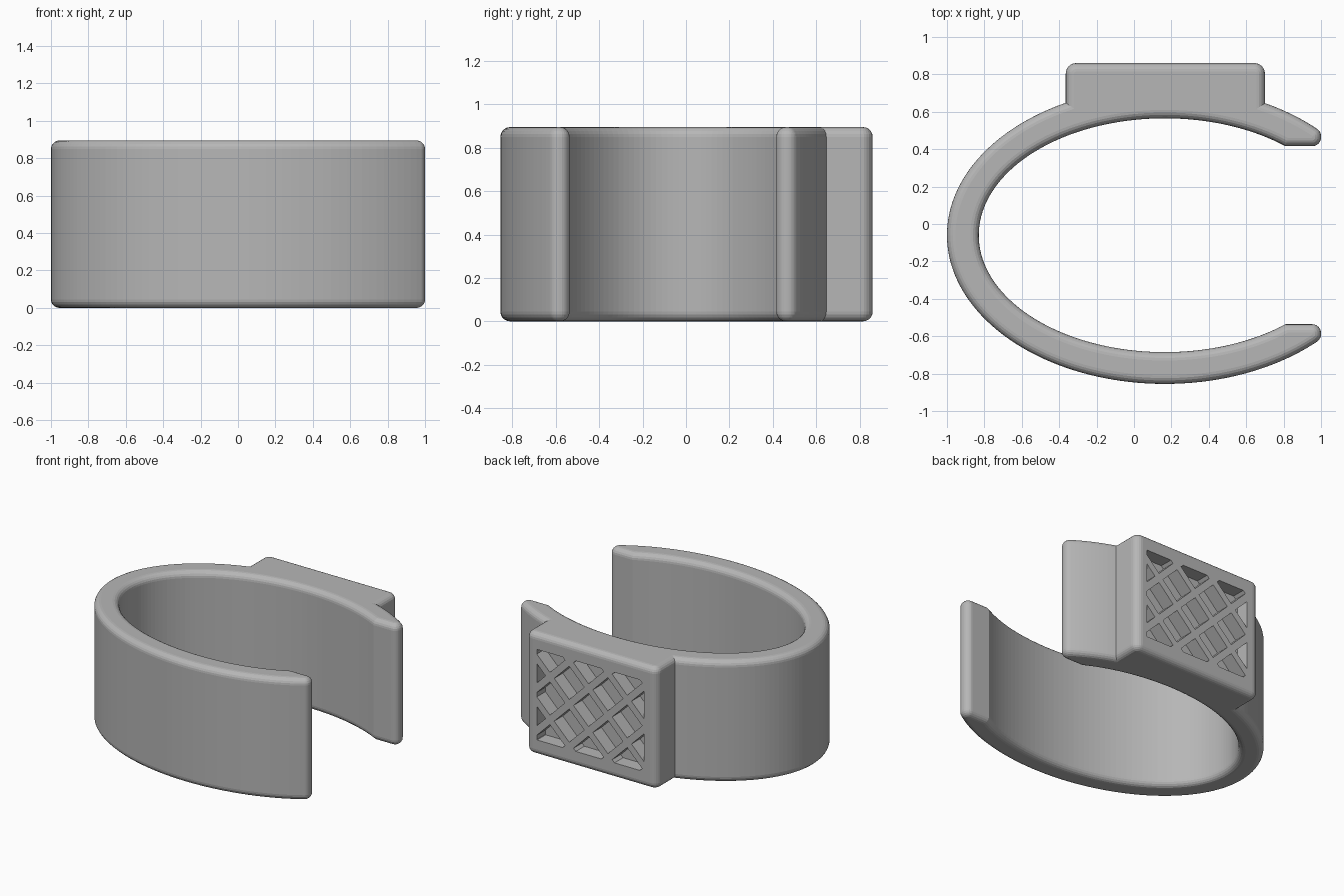
import bpy, bmesh, math
from mathutils import Vector

if "Cube" in bpy.data.objects:
    bpy.data.objects.remove(bpy.data.objects["Cube"])

CX, CY = 0.165, -0.06             # shared centre of both ellipses
OUT, INN = (1.165, 0.795), (0.995, 0.625)
H, R = 0.895, 0.045               # band height, edge rounding
PX0, PX1, PY = -0.365, 0.70, 0.86  # plate sides and back face


def angle_at(x, radii):
    return math.acos((x - CX) / radii[0])


def arc(radii, a, b, n):
    return [(Vector((CX + radii[0] * math.cos(t), CY + radii[1] * math.sin(t))), 0)
            for t in (a + (b - a) * i / n for i in range(n + 1))]


def corner(x, y, r=0):
    return [(Vector((x, y)), r)]


def round_corners(pts, n=6):
    """Replace each corner that has a radius by a tangent arc."""
    out = []
    for i, (p, r) in enumerate(pts):
        if not r:
            out.append(p)
            continue
        u = (pts[i - 1][0] - p).normalized()
        v = (pts[(i + 1) % len(pts)][0] - p).normalized()
        half = u.angle(v) / 2
        c = p + (u + v).normalized() * (r / math.sin(half))
        s = p + u * (r / math.tan(half)) - c
        e = p + v * (r / math.tan(half)) - c
        turn = math.atan2(s.x * e.y - s.y * e.x, s.dot(e))
        for k in range(n + 1):
            a = turn * k / n
            out.append(c + Vector((s.x * math.cos(a) - s.y * math.sin(a),
                                   s.x * math.sin(a) + s.y * math.cos(a))))
    return out


def inset(pts, d):
    """Move a counter-clockwise outline inward by d with mitred corners."""
    out = []
    for i, p in enumerate(pts):
        a = (p - pts[i - 1]).normalized()
        b = (pts[(i + 1) % len(pts)] - p).normalized()
        na, nb = Vector((-a.y, a.x)), Vector((-b.y, b.x))
        out.append(p + (na + nb) * (d / (1 + na.dot(nb))))
    return out


def make_object(name, bm, mat):
    bmesh.ops.recalc_face_normals(bm, faces=bm.faces)
    me = bpy.data.meshes.new(name)
    bm.to_mesh(me)
    bm.free()
    me.materials.append(mat)
    ob = bpy.data.objects.new(name, me)
    bpy.context.collection.objects.link(ob)
    return ob


grey = bpy.data.materials.new("grey plastic")
grey.diffuse_color = (0.47, 0.47, 0.47, 1)
grey.use_nodes = True
grey.node_tree.nodes["Principled BSDF"].inputs["Base Color"].default_value = grey.diffuse_color

# Outline: upper arm, back plate, long outer curve, lower tip, inner curve, upper tip
tip_out = CY + OUT[1] * math.sin(angle_at(1.0, OUT))
tip_in = CY + INN[1] * math.sin(angle_at(0.81, INN))
a_tip, a_in = angle_at(0.955, OUT), angle_at(0.81, INN)
outline = (arc(OUT, a_tip, angle_at(PX1, OUT), 10)
           + corner(PX1, PY, 0.055) + corner(PX0, PY, 0.055)
           + arc(OUT, angle_at(PX0, OUT), 2 * math.pi - a_tip, 90)
           + corner(1, 2 * CY - tip_out, 0.047) + corner(1, 2 * CY - tip_in, 0.047)
           + arc(INN, 2 * math.pi - a_in, a_in, 110)
           + corner(1, tip_in, 0.047) + corner(1, tip_out, 0.047))
outline = round_corners(outline)

# Cuff: stacked outlines with rounded top and bottom rims
STEPS = 5
rim = [(R * (1 - math.cos(a)), R * (1 - math.sin(a)))
       for a in (math.pi / 2 * k / STEPS for k in range(STEPS + 1))]
levels = [(d, z) for d, z in reversed(rim)] + [(d, H - z) for d, z in rim]
bm = bmesh.new()
rings = [[bm.verts.new((p.x, p.y, z)) for p in inset(outline, d)] for d, z in levels]
n = len(outline)
for lo, hi in zip(rings, rings[1:]):
    for i in range(n):
        j = (i + 1) % n
        bm.faces.new((lo[i], lo[j], hi[j], hi[i]))
bm.faces.new(rings[0][::-1])
bm.faces.new(rings[-1])
cuff = make_object("cuff_with_plate", bm, grey)

# Lattice pockets: diamonds trimmed to a window on the back plate
WX0, WX1, WZ0, WZ1 = -0.26, 0.61, 0.115, 0.78
PITCH, HALF, DEPTH = 0.157, 0.122, 0.10


def clip(poly, axis, limit, sign):
    out = []
    for i, q in enumerate(poly):
        p = poly[i - 1]
        dp, dq = sign * (limit - p[axis]), sign * (limit - q[axis])
        if dp * dq < 0:
            out.append(p.lerp(q, dp / (dp - dq)))
        if dq >= 0:
            out.append(q)
    return out


bm = bmesh.new()
for i in range(-4, 5):
    for j in range(-4, 5):
        if (i + j) % 2:
            continue
        c = Vector((0.19 + i * PITCH, H / 2 + j * PITCH))
        poly = [c + Vector(o) * HALF for o in ((1, 0), (0, 1), (-1, 0), (0, -1))]
        for axis, limit, sign in ((0, WX1, 1), (0, WX0, -1), (1, WZ1, 1), (1, WZ0, -1)):
            poly = clip(poly, axis, limit, sign)
        if len(poly) < 3:
            continue
        face = bm.faces.new([bm.verts.new((p.x, PY - DEPTH, p.y)) for p in poly])
        ext = bmesh.ops.extrude_face_region(bm, geom=[face])
        bmesh.ops.translate(bm, vec=(0, DEPTH + 0.1, 0),
                            verts=[v for v in ext["geom"] if isinstance(v, bmesh.types.BMVert)])
cutter = make_object("lattice_cutter", bm, grey)
cutter.hide_render = True

mod = cuff.modifiers.new("lattice pockets", "BOOLEAN")
mod.operation, mod.solver, mod.object = "DIFFERENCE", "EXACT", cutter
bpy.context.view_layer.objects.active = cuff
bpy.ops.object.modifier_apply(modifier=mod.name)
bpy.data.objects.remove(cutter)
